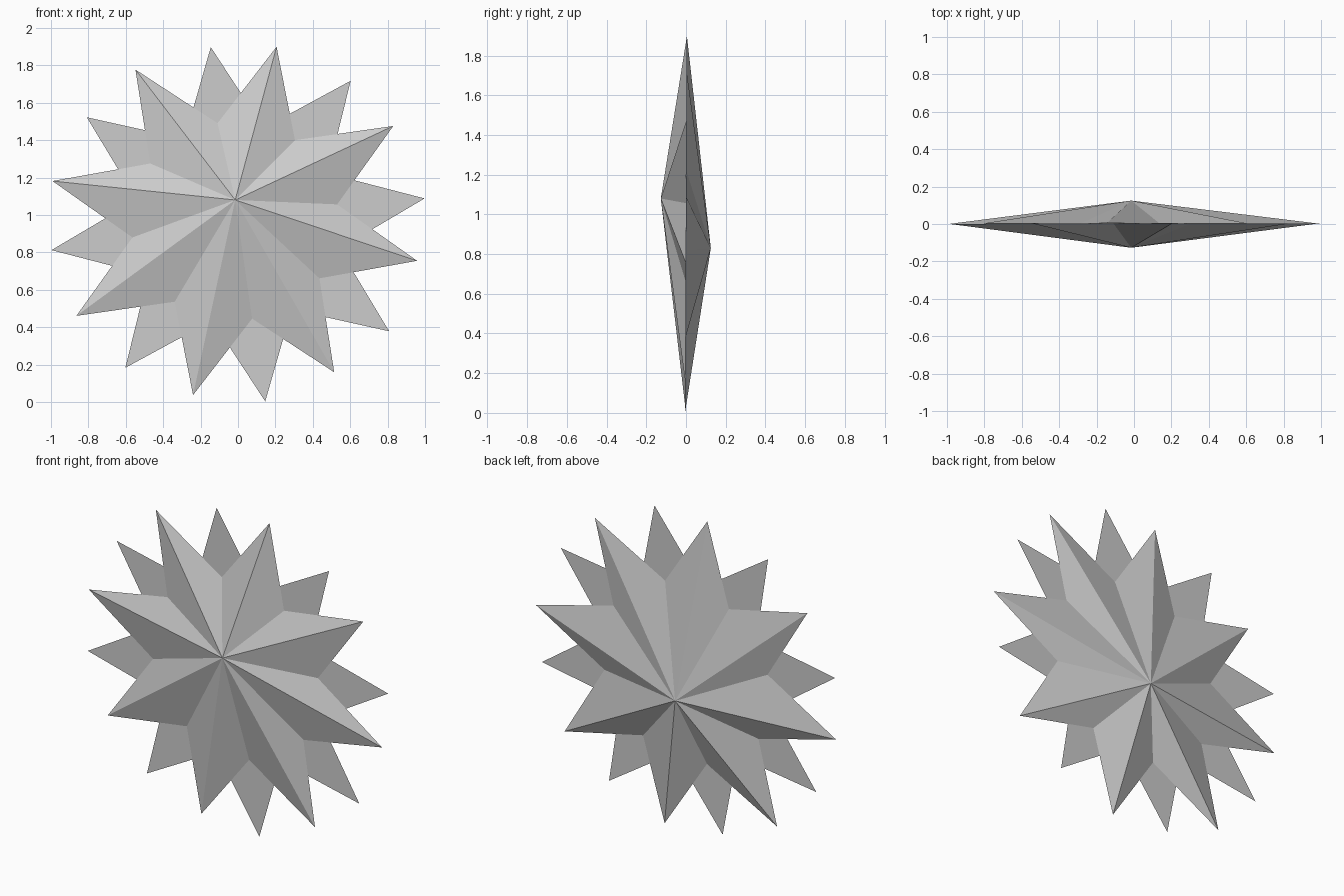
import bpy
from math import cos, sin, radians

if "Cube" in bpy.data.objects:
    bpy.data.objects.remove(bpy.data.objects["Cube"])


def star(name, cx, cz, first_angle, rx, rz, apex):
    """Closed eight-point star: flat base near y = 0, off-centre raised apex."""
    verts = []
    for i in range(16):
        k = 1.0 if i % 2 == 0 else 0.555
        a = radians(first_angle + 22.5 * i)
        x, z = cx + k * rx * cos(a), cz + k * rz * sin(a)
        verts.append((x, 0.005 * (z - 0.95), z))   # base leans very slightly
    verts.append(apex)
    ring = list(range(16))
    front = apex[1] < 0
    faces = []
    for i in ring:
        j = (i + 1) % 16
        # x-z counter-clockwise faces -y
        faces.append((j, i, 16) if not front else (i, j, 16))
    faces.append(tuple(reversed(ring)) if front else tuple(ring))
    mesh = bpy.data.meshes.new(name)
    mesh.from_pydata(verts, [], faces)
    mesh.update()
    obj = bpy.data.objects.new(name, mesh)
    bpy.context.collection.objects.link(obj)
    return obj


# Front star, apex shifted up
star("front_star", -0.017, 0.968, 32.1, 1.0, 0.955, (-0.015, -0.127, 1.08))
# Back star, turned half a step, apex shifted down
star("back_star", 0.0, 0.95, 8.3, 1.008, 0.957, (-0.015, 0.125, 0.83))
